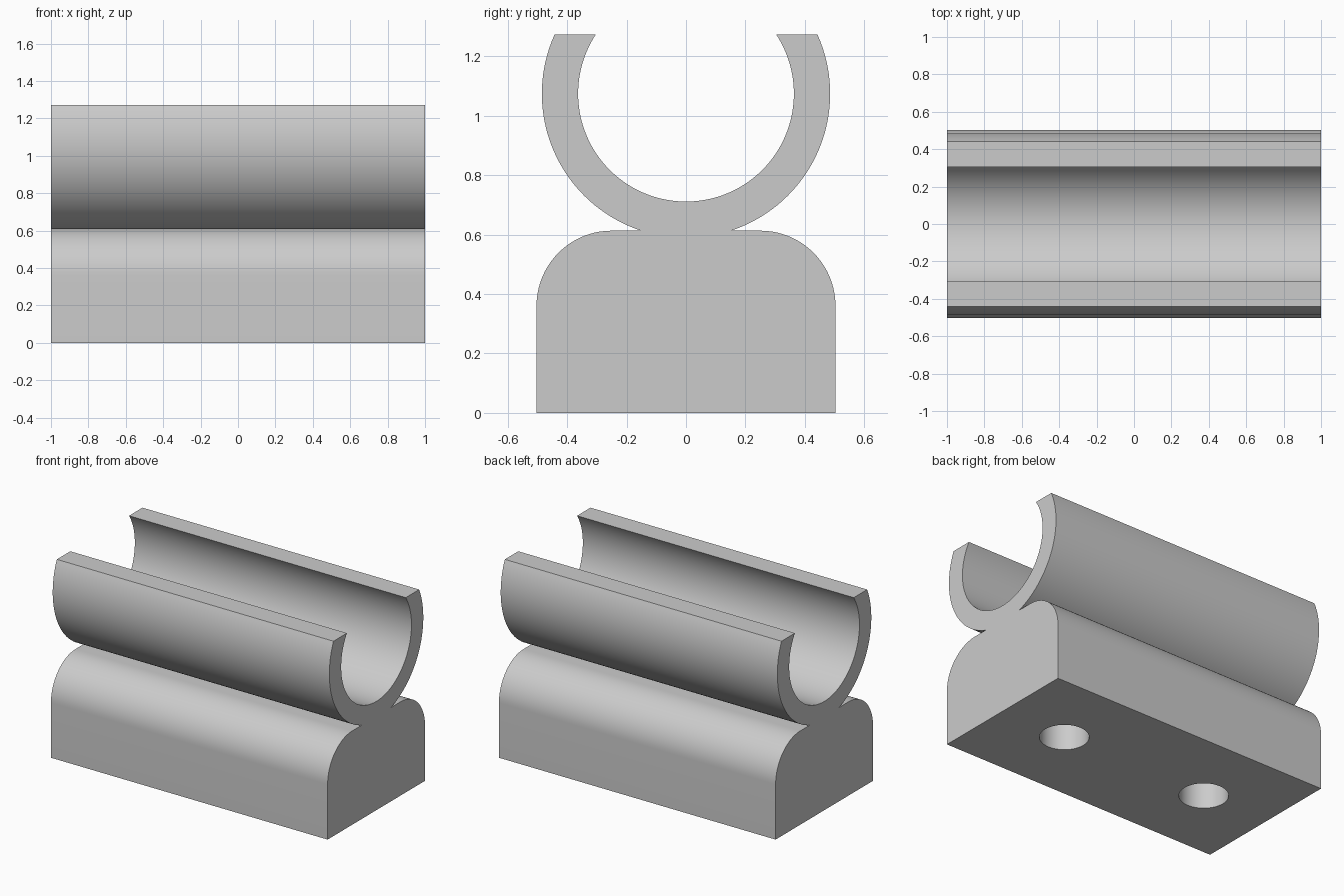
import bpy, bmesh
from math import sin, cos, asin, acos, pi, radians

if "Cube" in bpy.data.objects:
    bpy.data.objects.remove(bpy.data.objects["Cube"], do_unlink=True)

LENGTH = 2.0
BASE_HALF, BASE_TOP, FILLET = 0.503, 0.613, 0.253
RING_Z, OUTER, INNER, TOP = 1.074, 0.485, 0.363, 1.273
HOLE_X, HOLE_R, HOLE_DEPTH = 0.53, 0.145, 0.4

grey = bpy.data.materials.new("light_grey")
grey.use_nodes = True
colour = (0.6, 0.6, 0.6, 1)
grey.diffuse_color = colour
grey.node_tree.nodes["Principled BSDF"].inputs["Base Color"].default_value = colour


def arc(cy, cz, r, start, end, steps):
    """Points of an arc in the y-z plane."""
    angles = [start + (end - start) * i / steps for i in range(steps + 1)]
    return [(cy + r * cos(a), cz + r * sin(a)) for a in angles]


# Half of the cross-section: rounded base, then open ring, from bottom to inner floor
neck = -asin((RING_Z - BASE_TOP) / OUTER)
half = [(BASE_HALF, 0)]
half += arc(BASE_HALF - FILLET, BASE_TOP - FILLET, FILLET, 0, pi / 2, 20)
half += arc(0, RING_Z, OUTER, neck, asin((TOP - RING_Z) / OUTER), 36)
half += arc(0, RING_Z, INNER, asin((TOP - RING_Z) / INNER), -pi / 2, 48)
profile = half + [(-y, z) for y, z in reversed(half[:-1])]

# Clip body: the cross-section extruded along x
bm = bmesh.new()
face = bm.faces.new([bm.verts.new((-LENGTH / 2, y, z)) for y, z in profile])
swept = bmesh.ops.extrude_face_region(bm, geom=[face], use_keep_orig=True)["geom"]
bmesh.ops.translate(bm, vec=(LENGTH, 0, 0),
                    verts=[v for v in swept if isinstance(v, bmesh.types.BMVert)])
bmesh.ops.recalc_face_normals(bm, faces=bm.faces)
mesh = bpy.data.meshes.new("tube_clip")
bm.to_mesh(mesh)
bm.free()
mesh.materials.append(grey)
clip = bpy.data.objects.new("tube_clip", mesh)
bpy.context.collection.objects.link(clip)
bpy.context.view_layer.objects.active = clip

# Two blind mounting holes in the underside
for side in (-1, 1):
    bpy.ops.mesh.primitive_cylinder_add(vertices=64, radius=HOLE_R, depth=2 * HOLE_DEPTH,
                                        location=(side * HOLE_X, 0, 0))
    cutter = bpy.context.object
    cutter.name = "hole_cutter"
    cutter.hide_render = True
    cutter.data.materials.append(grey)
    cut = clip.modifiers.new("mounting_hole", 'BOOLEAN')
    cut.operation, cut.solver, cut.object = 'DIFFERENCE', 'EXACT', cutter
    bpy.context.view_layer.objects.active = clip
    bpy.ops.object.modifier_apply(modifier=cut.name)
    bpy.data.objects.remove(cutter, do_unlink=True)

# Smooth curves, crisp edges
bpy.ops.object.select_all(action='DESELECT')
clip.select_set(True)
bpy.ops.object.shade_smooth_by_angle(angle=radians(25))
